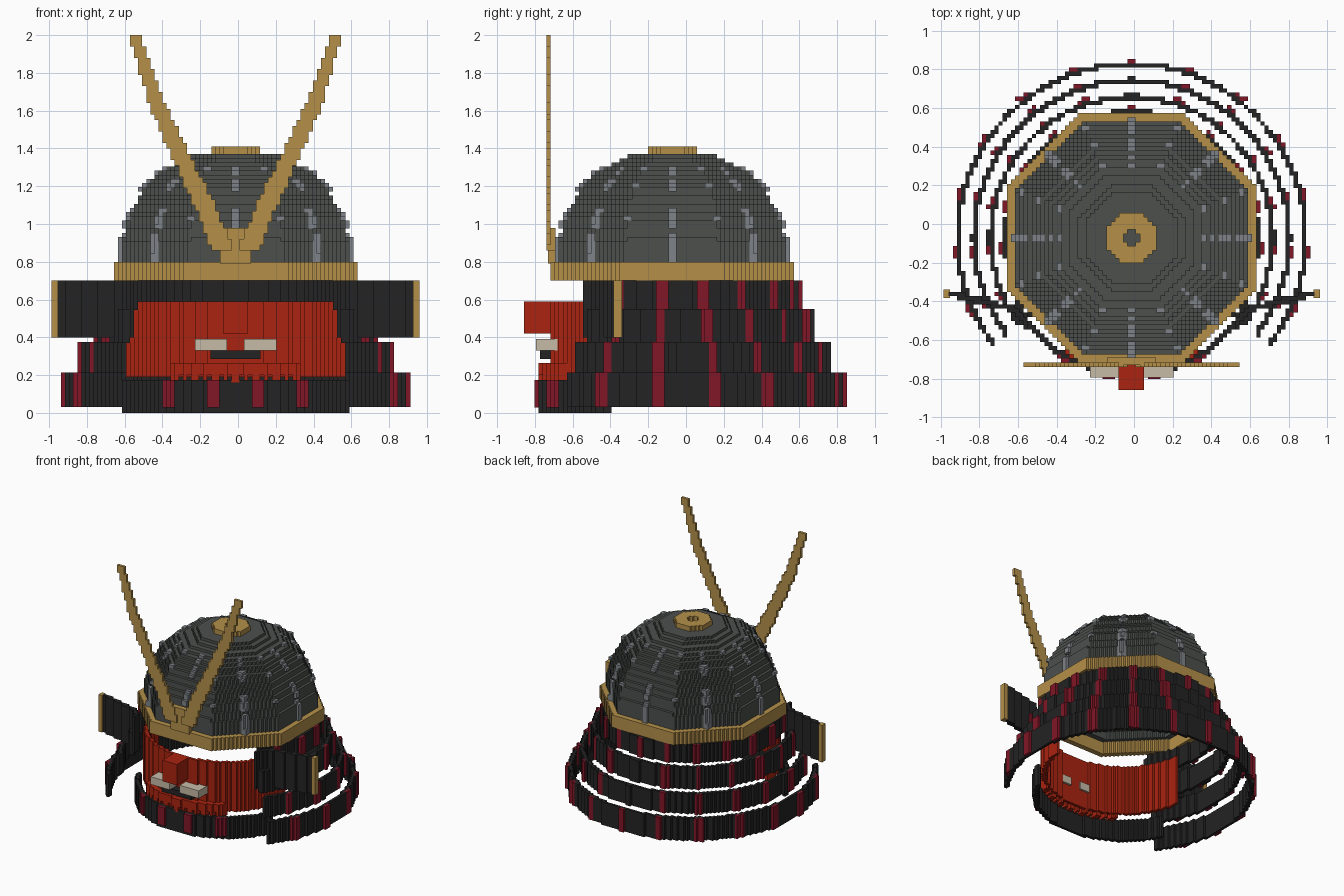
import bpy, bmesh, math

if "Cube" in bpy.data.objects:
    bpy.data.objects.remove(bpy.data.objects["Cube"])

V = 0.0215                  # cell size
CX, CY = -0.0125, -0.072    # axis of the helmet


def mat(name, r, g, b):
    m = bpy.data.materials.new(name)
    m.diffuse_color = (r, g, b, 1)
    m.use_nodes = True
    m.node_tree.nodes["Principled BSDF"].inputs["Base Color"].default_value = m.diffuse_color
    return m


STEEL = mat("dark steel", 0.072, 0.08, 0.073)
RIVET = mat("pale steel", 0.21, 0.23, 0.25)
GOLD = mat("gold", 0.46, 0.28, 0.068)
BLACK = mat("black lacquer", 0.017, 0.017, 0.017)
LACE = mat("crimson lacing", 0.22, 0.008, 0.02)
RED = mat("red lacquer", 0.40, 0.017, 0.005)
CREAM = mat("cream", 0.57, 0.50, 0.39)


def stepped(name, mats, layers, reach=0.99):
    """Build stacked cell layers; each layer is (z0, z1, rule(x, y) -> slot or None)."""
    bm = bmesh.new()
    n = int(reach / V) + 1
    for z0, z1, rule in layers:
        cells = {}
        for i in range(-n, n):
            for j in range(-n, n):
                s = rule((i + 0.5) * V, (j + 0.5) * V)
                if s is not None:
                    cells[i, j] = s
        cache = {}

        def vert(i, j, z):
            if (i, j, z) not in cache:
                cache[i, j, z] = bm.verts.new((i * V + CX, j * V + CY, z))
            return cache[i, j, z]

        for (i, j), s in cells.items():
            ring = [(i, j), (i + 1, j), (i + 1, j + 1), (i, j + 1)]
            quads = [[(p, z1) for p in ring], [(p, z0) for p in reversed(ring)]]
            for k, (di, dj) in enumerate([(0, -1), (1, 0), (0, 1), (-1, 0)]):
                if (i + di, j + dj) not in cells:
                    a, b = ring[k], ring[(k + 1) % 4]
                    quads.append([(a, z0), (b, z0), (b, z1), (a, z1)])
            for q in quads:
                bm.faces.new([vert(*p, z) for p, z in q]).material_index = s
    finish(name, bm, mats)


def finish(name, bm, mats):
    me = bpy.data.meshes.new(name)
    bm.to_mesh(me)
    bm.free()
    for m in mats:
        me.materials.append(m)
    ob = bpy.data.objects.new(name, me)
    bpy.context.collection.objects.link(ob)


def box(name, m, x0, x1, y0, y1, z0, z1):
    bm = bmesh.new()
    bmesh.ops.create_cube(bm, size=1)
    for v in bm.verts:
        v.co = ((x0 + x1) / 2 + v.co.x * (x1 - x0), (y0 + y1) / 2 + v.co.y * (y1 - y0),
                (z0 + z1) / 2 + v.co.z * (z1 - z0))
    finish(name, bm, [m])


def octagon(x, y):
    return max(abs(x), abs(y), (abs(x) + abs(y)) * math.sqrt(0.5))


def lerp(table, z):
    for (za, a), (zb, b) in zip(table, table[1:]):
        if z <= zb:
            return a + (b - a) * max(0, (z - za) / (zb - za))
    return table[-1][1]


def off_axis(x, y, start):
    """Sideways distance from the nearest of eight spokes."""
    a = math.atan2(y, x) - start
    a -= round(a / (math.pi / 4)) * math.pi / 4
    return abs(math.hypot(x, y) * math.sin(a))


# Eight-sided bowl with rows of rivets
PROFILE = [(0.80, 0.605), (0.95, 0.588), (1.04, 0.56), (1.12, 0.525), (1.2, 0.48),
           (1.25, 0.43), (1.3, 0.36), (1.345, 0.255), (1.37, 0.21)]
BARS = [(0.80, 0.95), (0.97, 1.09), (1.17, 1.23), (1.25, 1.31)]
STUDS = [(1.02, 1.045), (1.19, 1.22), (1.28, 1.30)]


def inside(z, spans):
    return any(a <= z <= b for a, b in spans)


def bowl_layer(z0, z1, last):
    zm = (z0 + z1) / 2
    r = lerp(PROFILE, zm)
    inner = -1 if last else lerp(PROFILE, zm + z1 - z0) - 1.5 * V

    def rule(x, y):
        d = octagon(x, y)
        if d > r + V * 1.05 or d < inner:
            return None
        if d <= r:
            return 0
        if inside(zm, BARS) and off_axis(x, y, 0) < 0.024:
            return 1
        if inside(zm, STUDS) and off_axis(x, y, math.pi / 8) < 0.018:
            return 1
        return None
    return z0, z1, rule


N = 26
H = 0.57 / N
stepped("bowl", [STEEL, RIVET],
        [bowl_layer(0.8 + k * H, 0.8 + (k + 1) * H, k == N - 1) for k in range(N)], 0.7)

# Gold brim and crown ring
stepped("brim", [GOLD], [(0.70, 0.80, lambda x, y: 0 if 0.60 < octagon(x, y) < 0.65 else None)], 0.7)
stepped("crown_ring", [GOLD], [(1.365, 1.41, lambda x, y: 0 if 0.045 < octagon(x, y) < 0.13 else None)], 0.2)

# Four flaring neck guard bands with lacing
LACES = [math.radians(90 + 19 * k) for k in range(-6, 7)]


def band_rule(radius):
    def rule(x, y):
        r, a = math.hypot(x, y), math.atan2(y, x)
        if a < -math.pi / 2:
            a += 2 * math.pi
        if not math.radians(-38) < a < math.radians(218):
            return None
        if abs(r - radius) < 0.6 * V:
            return 0
        if radius < r < radius + 1.5 * V and min(abs(a - t) for t in LACES) * r < 0.027:
            return 1
        return None
    return rule


for k, (radius, z0, z1) in enumerate([(0.65, 0.545, 0.70), (0.73, 0.37, 0.55),
                                      (0.815, 0.21, 0.375), (0.90, 0.03, 0.215)]):
    stepped(f"neck_guard_band_{k + 1}", [BLACK, LACE], [(z0, z1, band_rule(radius))])

# Turned-back side flaps with gold edges
PATH = [(0.54, -0.45), (0.60, -0.37), (0.74, -0.335), (0.94, -0.285)]


def near_path(x, y):
    best = 9
    for (ax, ay), (bx, by) in zip(PATH, PATH[1:]):
        dx, dy = bx - ax, by - ay
        t = min(1, max(0, ((x - ax) * dx + (y - ay) * dy) / (dx * dx + dy * dy)))
        best = min(best, math.hypot(x - ax - t * dx, y - ay - t * dy))
    return best


stepped("side_flaps", [BLACK], [(0.40, 0.70, lambda x, y: 0 if near_path(abs(x), y) < 0.7 * V else None)])
for side, label in ((-1, "left"), (1, "right")):
    xs = sorted((CX + side * 0.94, CX + side * 0.974))
    box(f"{label}_flap_edge", GOLD, *xs, -0.383, -0.338, 0.40, 0.70)


# Face mask, chin and throat guard follow one rounded front curve
def front(x, y):
    return math.hypot(x / 1.05, y + 0.09)


def mask_rule(x, y):
    return 0 if y < -0.13 and abs(front(x, y) - 0.55) < 0.65 * V else None


def chin_rule(teeth):
    def rule(x, y):
        if y > 0 or abs(x) > 0.35 or not 0.555 < front(x, y) < 0.61:
            return None
        return None if teeth and int(abs(x) / V) % 5 in (1, 3) else 0
    return rule


def throat_rule(laced):
    def rule(x, y):
        r = front(x, y)
        if y > -0.32:
            return None
        if abs(r - 0.615) < 0.65 * V:
            return 0
        if laced and 0.615 < r < 0.65 and min(abs(abs(x) - t) for t in (0.12, 0.355)) < 0.024:
            return 1
        return None
    return rule


stepped("face_mask", [RED], [(0.19, 0.59, mask_rule)], 0.75)
stepped("mask_chin", [RED], [(0.16, 0.20, chin_rule(True)), (0.20, 0.265, chin_rule(False))], 0.75)
stepped("throat_guard", [BLACK, LACE], [(0.0, 0.028, throat_rule(False)), (0.028, 0.175, throat_rule(True))], 0.75)

# Nose, moustache and mouth
box("nose", RED, -0.08, 0.052, -0.858, -0.70, 0.42, 0.59)
for side, label in ((-1, "left"), (1, "right")):
    xs = sorted((CX + side * 0.045, CX + side * 0.216))
    box(f"{label}_moustache", CREAM, *xs, -0.795, -0.68, 0.33, 0.392)
box("mouth", BLACK, -0.145, 0.12, -0.772, -0.70, 0.285, 0.33)

# Crest: mount plate and two stepped horns
CENTRE = [(0.86, 0.065), (0.98, 0.112), (1.2, 0.212), (1.6, 0.402), (2.0, 0.535)]
WIDTH = [(0.86, 0.115), (1.2, 0.11), (1.6, 0.09), (2.0, 0.058)]
box("crest_mount_lower", GOLD, -0.095, 0.07, -0.73, -0.69, 0.79, 0.87)
box("crest_mount_upper", GOLD, -0.14, 0.115, -0.73, -0.69, 0.86, 0.98)


def horn_layer(z0, z1):
    c, w = lerp(CENTRE, (z0 + z1) / 2), lerp(WIDTH, (z0 + z1) / 2) / 2
    row = round(-0.645 / V)     # one cell row deep
    return z0, z1, lambda x, y: 0 if abs(y - (row - 0.5) * V) < 0.4 * V and abs(abs(x) - c) < w else None


STEP = 1.14 / 38
stepped("crest_horns", [GOLD], [horn_layer(0.86 + k * STEP, 0.86 + (k + 1) * STEP) for k in range(38)], 0.75)
